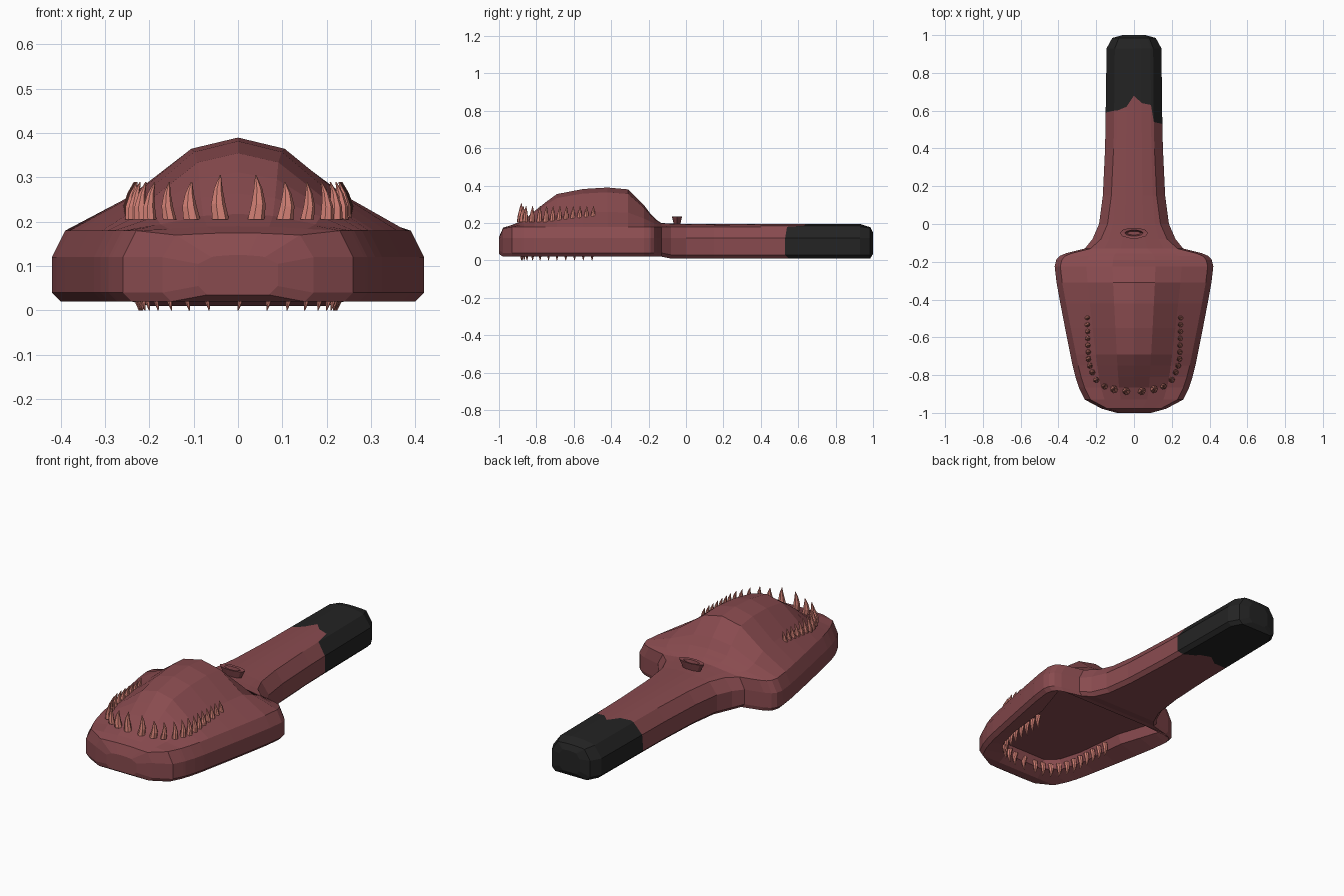
import bpy, bmesh, math
from mathutils import Vector

if "Cube" in bpy.data.objects:
    bpy.data.objects.remove(bpy.data.objects["Cube"])


def mat(name, rgb):
    m = bpy.data.materials.new(name)
    m.diffuse_color = (*rgb, 1)
    m.use_nodes = True
    m.node_tree.nodes["Principled BSDF"].inputs["Base Color"].default_value = m.diffuse_color
    return m


FLESH = mat("dull red", (0.25, 0.07, 0.078))
BLACK = mat("black", (0.017, 0.017, 0.017))
TOOTH = mat("salmon", (0.66, 0.22, 0.18))


def interp(table, t):
    if t <= table[0][0]:
        return table[0][1]
    for (a, va), (b, vb) in zip(table, table[1:]):
        if t <= b:
            return va + (vb - va) * (t - a) / (b - a)
    return table[-1][1]


def finish(bm, name, mats):
    bmesh.ops.recalc_face_normals(bm, faces=bm.faces)
    me = bpy.data.meshes.new(name)
    bm.to_mesh(me)
    bm.free()
    for m in mats:
        me.materials.append(m)
    ob = bpy.data.objects.new(name, me)
    bpy.context.collection.objects.link(ob)
    return ob


def bridge(bm, a, b, index=0):
    n = len(a)
    for i in range(n):
        j = (i + 1) % n
        f = bm.faces.new((a[i], a[j], b[j], b[i]))
        f.material_index = index


# Plan outline (y, half width), ridge height (y, z) and underside recess (y, half width)
OUTLINE = [(-1, .09), (-.978, .17), (-.93, .26), (-.88, .285), (-.865, .292), (-.81, .31),
           (-.75, .325), (-.69, .337), (-.55, .365), (-.42, .39), (-.31, .41), (-.225, .42),
           (-.19, .412), (-.17, .395), (-.155, .36), (-.13, .26), (-.08, .22), (0, .185),
           (.15, .165), (.4, .153), (.6, .15), (.93, .145), (.985, .115), (1, .06)]
RIDGE = [(-1, .125), (-.978, .175), (-.93, .19), (-.86, .22), (-.78, .29), (-.69, .355),
         (-.55, .382), (-.42, .39), (-.31, .38), (-.25, .33), (-.19, .25), (-.14, .2),
         (0, .195), (.93, .195), (.985, .178), (1, .15)]
RECESS = [(-.88, .12), (-.865, .14), (-.81, .2), (-.69, .235), (-.42, .265), (-.19, .34)]
# Ragged edge of the black grip, one y per column, right side then left side
EDGE = [.62, .6, .58, .55, .53, .53, .54, .63, .64, .68,
        .62, .6, .6, .59, .58, .58, .58, .58]


def section(y, w):
    head = y < -.1
    zt = interp(RIDGE, y)
    zs = min(.18, zt - .005)
    h = zt - zs
    zb = .02 if head else .01
    if abs(y) > .999:
        zb = .035
    inset = .03 if head else min(.045, w * .3)
    hollow = -.885 < y < -.165
    xr = interp(RECESS, y) if hollow else w * .5
    e = .03 if hollow else 0
    d = .05 if -.87 < y < -.185 else 0
    half = [(0, zb + e + d), (xr - .02, zb + e + d), (xr, zb + e), (w - .02, zb),
            (w, zb + .02), (w, min(.12, zt - .02)), (w - inset, zs),
            (w * .6, zs + .38 * h), (w * .27, zs + .88 * h), (0, zt)]
    return half + [(-x, z) for x, z in half[-2:0:-1]]


# Body: broad domed head tapering into the handle
bm = bmesh.new()
prev = None
for y, w in OUTLINE:
    ring = []
    for k, (x, z) in enumerate(section(y, w)):
        yy = EDGE[k] if y == .6 else y
        ring.append(bm.verts.new((x, yy, z)))
    if prev:
        bridge(bm, prev, ring, 1 if y > .6 else 0)
    else:
        bm.faces.new(ring)
    prev = ring
bm.faces.new(prev).material_index = 1
finish(bm, "body", [FLESH, BLACK])


# Teeth: curved tapering spikes
def tooth(bm, base, tip, r, n=7):
    base, tip = Vector(base), Vector(tip)
    prev = None
    for t, s in ((0, 1), (.35, .85), (.7, .5), (1, .08)):
        c = base.lerp(tip, t)
        c.x += math.copysign(.006, base.x) * math.sin(math.pi * t)
        ring = [bm.verts.new((c.x + r * s * math.cos(a), c.y + r * s * math.sin(a), c.z))
                for a in (2 * math.pi * i / n for i in range(n))]
        if prev:
            bridge(bm, prev, ring)
        else:
            bm.faces.new(ring)
        prev = ring
    bm.faces.new(prev)


UPPER = [(.04, -.885), (.105, -.875), (.155, -.86), (.2, -.825), (.22, -.785), (.233, -.75)]
UPPER += [(.24 + .001 * i, -.715 + .036 * i) for i in range(7)]
bm = bmesh.new()
for i, (x, y) in enumerate(UPPER):
    for s in (1, -1):
        top = .305 if i == 0 else .29
        lean = .0 if i < 3 else .012
        tooth(bm, (s * x, y, .205), (s * (x - lean), y + .005, top), .02 if i < 2 else .016)
finish(bm, "upper_teeth", [TOOTH])

LOWER = [(0, -.88), (.065, -.875), (.11, -.865), (.15, -.85), (.18, -.82), (.2, -.78), (.21, -.735)]
LOWER += [(.215 + .002 * i, -.69 + .047 * i) for i in range(5)]
bm = bmesh.new()
for x, y in LOWER:
    for s in ((1, -1) if x else (1,)):
        tooth(bm, (s * x, y, .075), (s * x, y, 0), .014)
finish(bm, "lower_teeth", [TOOTH])

# Flared lens-shaped hole rim where the head meets the handle
bm = bmesh.new()
prev = None
for rx, ry, z in ((.045, .015, .18), (.075, .029, .236), (.048, .016, .234), (.035, .01, .2)):
    ring = [bm.verts.new((rx * math.cos(a), -.048 + ry * math.sin(a), z))
            for a in (2 * math.pi * i / 10 for i in range(10))]
    if prev:
        bridge(bm, prev, ring)
    prev = ring
bm.faces.new(prev)
finish(bm, "blowhole_rim", [FLESH])
